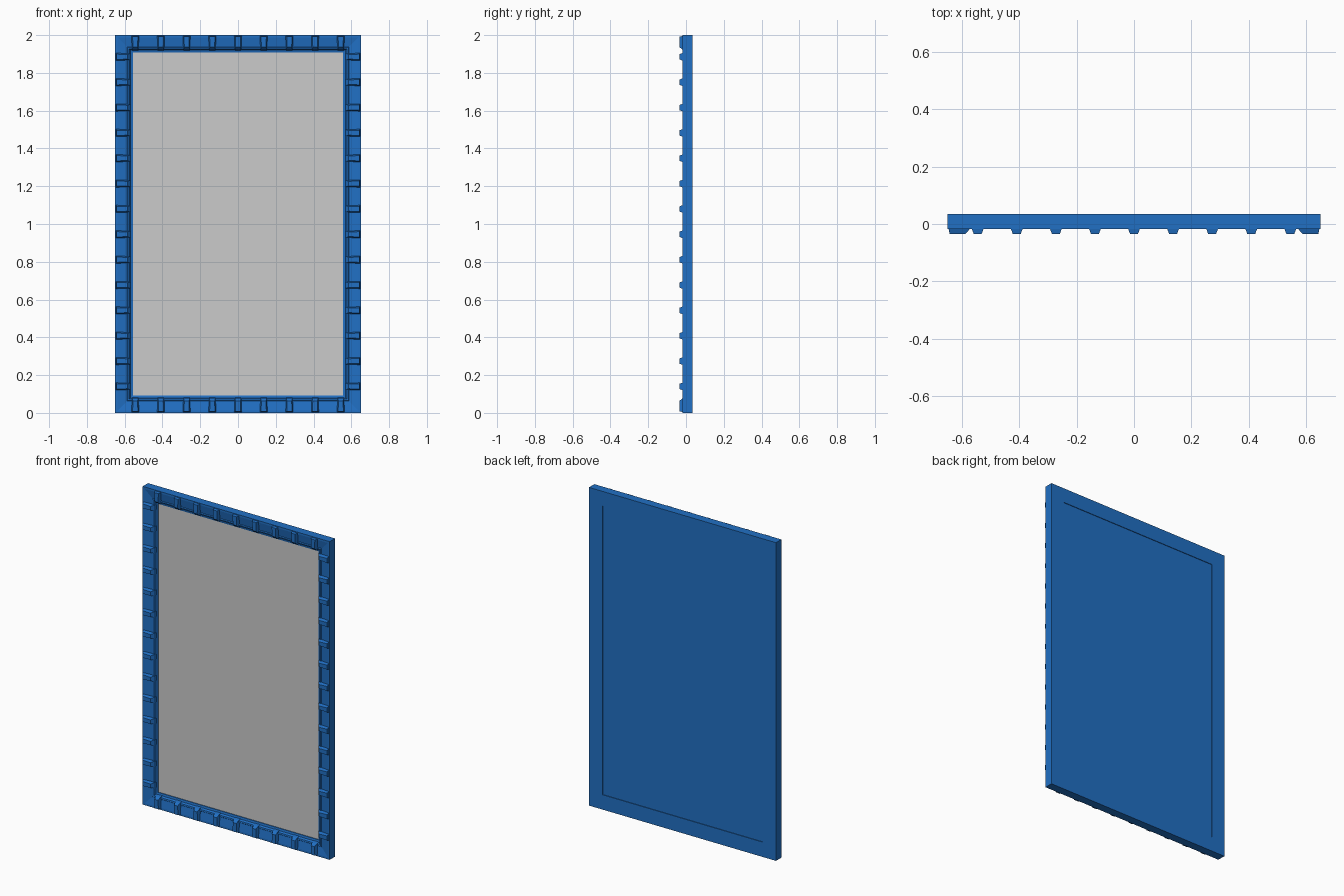
import bpy, bmesh
from mathutils import Matrix, Vector

if "Cube" in bpy.data.objects:
    bpy.data.objects.remove(bpy.data.objects["Cube"])

W, H = 0.65, 2.0

blue = bpy.data.materials.new("blue")
blue.diffuse_color = (0.015, 0.16, 0.55, 1)
blue.use_nodes = True
blue.node_tree.nodes["Principled BSDF"].inputs["Base Color"].default_value = blue.diffuse_color


def finish(name, bm, mat=None):
    bmesh.ops.recalc_face_normals(bm, faces=bm.faces)
    me = bpy.data.meshes.new(name)
    bm.to_mesh(me)
    bm.free()
    ob = bpy.data.objects.new(name, me)
    bpy.context.collection.objects.link(ob)
    if mat:
        me.materials.append(mat)
    return ob


def slab(name, inset, y0, y1, mat=None):
    bm = bmesh.new()
    size = (2 * (W - inset), y1 - y0, H - 2 * inset)
    bmesh.ops.create_cube(bm, size=1, matrix=Matrix.Translation((0, (y0 + y1) / 2, H / 2))
                          @ Matrix.Diagonal((*size, 1)))
    return finish(name, bm, mat)


# Mitred frame: (inset from outer edge, y) section swept round the rectangle
profile = [(0, -0.018), (0.012, -0.018), (0.062, -0.010), (0.066, -0.015),
           (0.074, -0.013), (0.080, 0.000), (0.093, 0.003), (0.093, 0.035), (0, 0.035)]
bm = bmesh.new()
rings = []
for d, y in profile:
    rings.append([bm.verts.new((sx * (W - d), y, H / 2 + sz * (H / 2 - d)))
                  for sx, sz in ((-1, -1), (1, -1), (1, 1), (-1, 1))])
for i, a in enumerate(rings):
    b = rings[(i + 1) % len(rings)]
    for j in range(4):
        k = (j + 1) % 4
        bm.faces.new((a[j], a[k], b[k], b[j]))
finish("frame", bm, blue)

# Grey front panel and slightly recessed backing board
slab("front_panel", 0.092, 0.008, 0.014)
slab("back_board", 0.092, 0.014, 0.031, blue)


# Tapered clip: sits across the frame; "inward" points to the panel
def add_clip(bm, edge, inward):
    inward = Vector(inward)
    along = Vector((inward.z, 0, -inward.x))
    front = Vector((0, -1, 0))
    # (inset start, inset end, half width, forward offset)
    levels = [(0.005, 0.082, 0.020, -0.002), (0.005, 0.078, 0.020, 0.018),
              (0.008, 0.064, 0.014, 0.034)]
    loops = []
    for d0, d1, w, f in levels:
        loops.append([bm.verts.new(Vector(edge) + inward * d + along * s + front * f)
                      for d, s in ((d0, -w), (d1, -w * 0.85), (d1, w * 0.85), (d0, w))])
    for a, b in zip(loops, loops[1:]):
        for j in range(4):
            k = (j + 1) % 4
            bm.faces.new((a[j], a[k], b[k], b[j]))
    bm.faces.new(loops[0])
    bm.faces.new(loops[-1])


clips = bmesh.new()
for i in range(-4, 5):
    x = i * 0.136
    add_clip(clips, (x, 0, 0), (0, 0, 1))
    add_clip(clips, (x, 0, H), (0, 0, -1))
for i in range(14):
    z = 0.14 + i * 1.745 / 13
    add_clip(clips, (-W, 0, z), (1, 0, 0))
    add_clip(clips, (W, 0, z), (-1, 0, 0))
finish("frame_clips", clips, blue)
